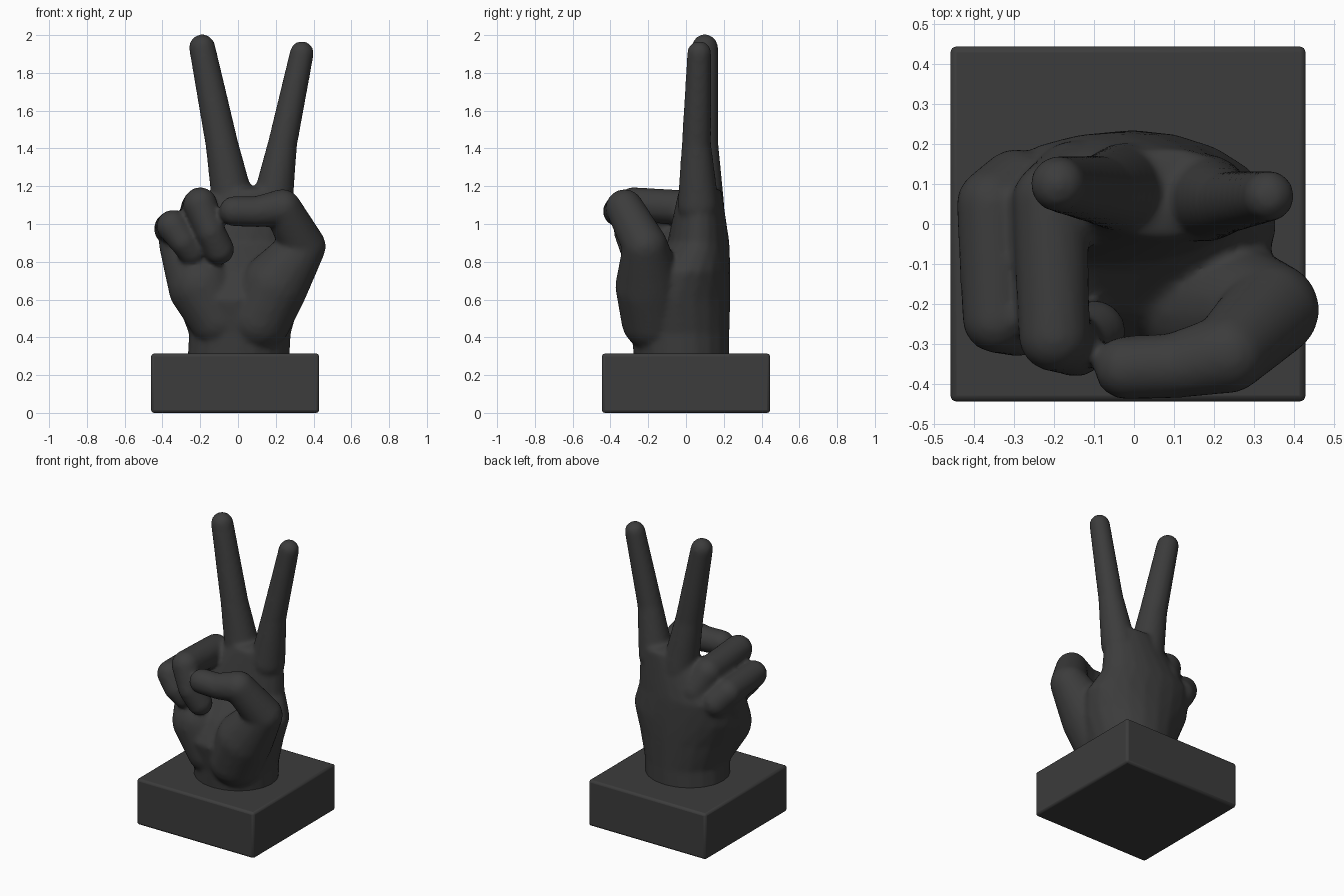
import bpy, bmesh

if "Cube" in bpy.data.objects:
    bpy.data.objects.remove(bpy.data.objects["Cube"])

dark = bpy.data.materials.new("dark_grey")
dark.diffuse_color = (0.045, 0.045, 0.045, 1)
dark.use_nodes = True
dark.node_tree.nodes["Principled BSDF"].inputs["Base Color"].default_value = dark.diffuse_color


def ball_points(station):
    """Surface points of an ellipsoid: x, y, z, radius, or x, y, z, rx, ry for a flat slice."""
    x, y, z, rx, *rest = station
    ry, rz = (rest[0], 0.03) if rest else (rx, rx)
    ball = bmesh.new()
    bmesh.ops.create_icosphere(ball, subdivisions=3, radius=1)
    points = [(x + v.co.x * rx, y + v.co.y * ry, z + v.co.z * rz) for v in ball.verts]
    ball.free()
    return points


def add_limb(skin, stations):
    """Wrap each pair of neighbouring ellipsoids in a convex hull."""
    for a, b in zip(stations, stations[1:]):
        hull = bmesh.new()
        for p in ball_points(a) + ball_points(b):
            hull.verts.new(p)
        bmesh.ops.convex_hull(hull, input=hull.verts[:])
        inside = [v for v in hull.verts if not v.link_faces]
        bmesh.ops.delete(hull, geom=inside, context='VERTS')
        bmesh.ops.recalc_face_normals(hull, faces=hull.faces[:])
        piece = bpy.data.meshes.new("piece")
        hull.to_mesh(piece)
        hull.free()
        skin.from_mesh(piece)
        bpy.data.meshes.remove(piece)


# Plinth
bpy.ops.mesh.primitive_cube_add(size=1, location=(-0.015, 0, 0.157))
plinth = bpy.context.object
plinth.name = "plinth"
plinth.scale = (0.89, 0.89, 0.314)
bpy.ops.object.transform_apply(location=False, rotation=False, scale=True)
bevel = plinth.modifiers.new("soft_edges", 'BEVEL')
bevel.width, bevel.segments = 0.015, 2
plinth.data.materials.append(dark)
bpy.ops.object.shade_smooth_by_angle()

skin = bmesh.new()

# Wrist and palm
add_limb(skin, [(0, -0.02, 0.24, 0.27, 0.25), (0.01, -0.03, 0.42, 0.27, 0.26),
                (0, -0.045, 0.6, 0.33, 0.28), (-0.01, 0, 0.75, 0.37, 0.235),
                (-0.04, 0.065, 0.9, 0.33, 0.165), (0.075, 0.075, 1.17, 0.2, 0.115)])

# Heel of the hand
add_limb(skin, [(-0.1, -0.14, 0.5, 0.16), (-0.19, -0.13, 0.67, 0.18), (-0.3, -0.01, 0.9, 0.12)])

# Thumb with its ball
add_limb(skin, [(0.11, -0.17, 0.5, 0.175), (0.19, -0.195, 0.67, 0.18),
                (0.345, -0.215, 0.88, 0.12), (0.235, -0.325, 1.085, 0.1),
                (0.1, -0.355, 1.065, 0.082), (-0.02, -0.36, 1.068, 0.08)])

# Raised index and middle fingers
add_limb(skin, [(0.18, 0.065, 1.1, 0.11), (0.235, 0.055, 1.42, 0.078), (0.338, 0.07, 1.905, 0.064)])
add_limb(skin, [(-0.02, 0.09, 1.08, 0.115), (-0.085, 0.085, 1.42, 0.087), (-0.19, 0.1, 1.935, 0.07)])

# Folded ring finger; the little finger is a flatter, lower copy beside it
ring = [(-0.15, 0.11, 0.96, 0.1), (-0.21, 0.06, 1.08, 0.095), (-0.2, -0.28, 1.105, 0.09),
        (-0.145, -0.305, 0.96, 0.078), (-0.1, -0.27, 0.865, 0.08)]
little = [(x - 0.145, y * 0.85, 0.855 + (z - 0.865) * 0.56, r * 0.95) for x, y, z, r in ring]
add_limb(skin, ring)
add_limb(skin, little)

# Hand: all limbs fused into one smooth skin
mesh = bpy.data.meshes.new("hand")
skin.to_mesh(mesh)
skin.free()
hand = bpy.data.objects.new("hand", mesh)
bpy.context.collection.objects.link(hand)
mesh.materials.append(dark)
fuse = hand.modifiers.new("fuse", 'REMESH')
fuse.mode = 'VOXEL'
fuse.voxel_size = 0.014
fuse.use_smooth_shade = True
soften = hand.modifiers.new("soften", 'SMOOTH')
soften.factor, soften.iterations = 0.5, 6
